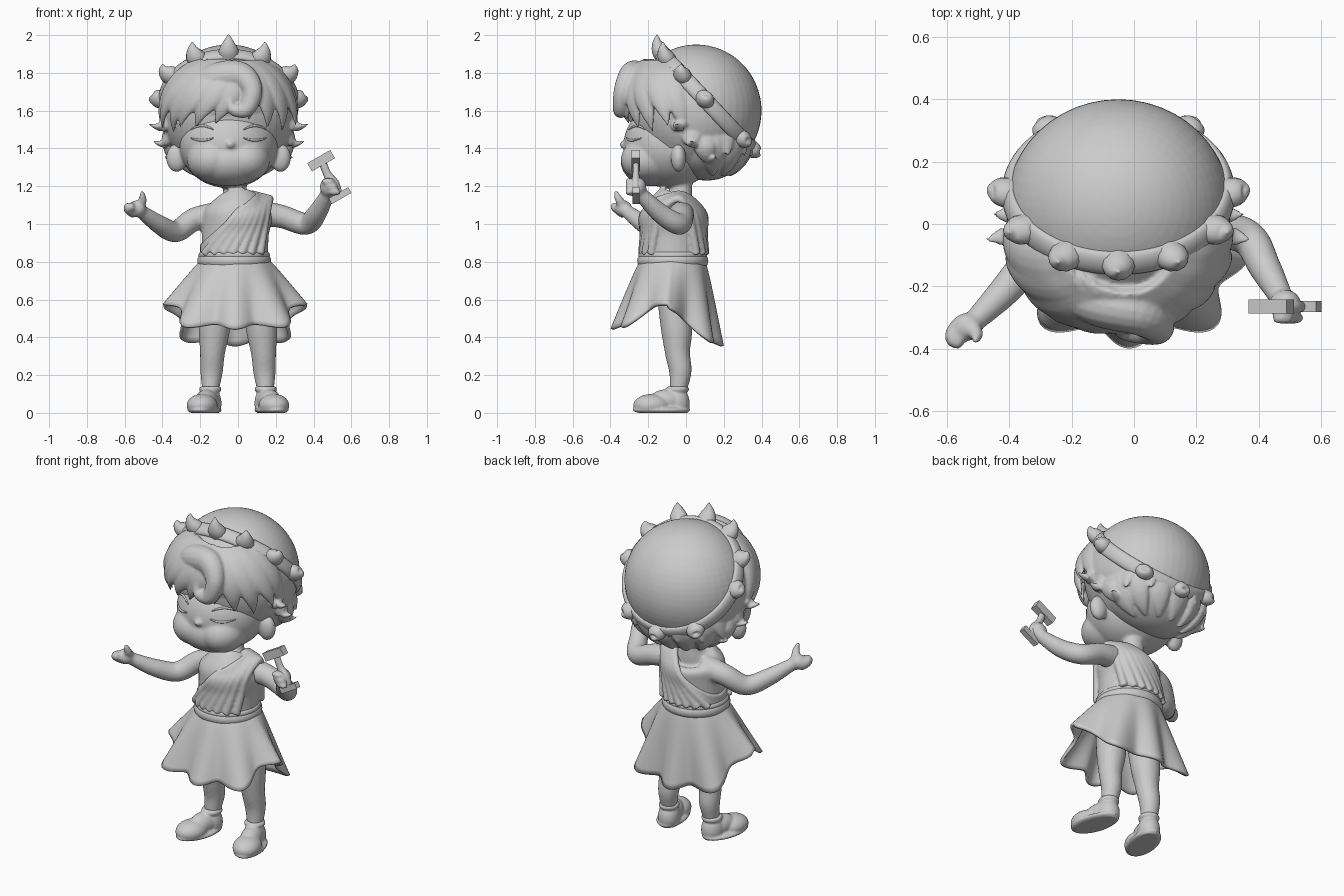
import bpy, bmesh
from math import sin, cos, pi, radians, sqrt
from mathutils import Vector, Matrix

cube = bpy.data.objects.get("Cube")
if cube:
    bpy.data.objects.remove(cube, do_unlink=True)

clay = bpy.data.materials.new("plain grey")
clay.use_nodes = True
clay.diffuse_color = (.6, .6, .6, 1)
for node in clay.node_tree.nodes:
    if node.type == 'BSDF_PRINCIPLED':
        node.inputs["Base Color"].default_value = (.6, .6, .6, 1)

BEHIND = (0, 90, 0)


def smooth_path(points, closed, steps=6):
    """Rounded path through points that hold x, y, z and radius."""
    pts = [Vector(p) for p in points]
    n = len(pts)
    out = []
    for i in range(n if closed else n - 1):
        a, b, c, d = [pts[(i + k) % n] if closed else pts[min(max(i + k, 0), n - 1)]
                      for k in (-1, 0, 1, 2)]
        for s in range(steps):
            t = s / steps
            out.append((b * 2 + (c - a) * t + (a * 2 - b * 5 + c * 4 - d) * t * t
                        + (b * 3 - a - c * 3 + d) * t ** 3) * .5)
    if not closed:
        out.append(pts[-1])
    return out


def sweep(bm, points, centre=BEHIND, flat=1, closed=False, sides=16):
    """Tube of changing radius, flattened along the direction away from centre."""
    path = smooth_path(points, closed)
    n = len(path)
    rings = []
    for i, p in enumerate(path):
        if closed:
            before, after = path[i - 1], path[(i + 1) % n]
        else:
            before, after = path[max(i - 1, 0)], path[min(i + 1, n - 1)]
        tangent = (after - before).to_3d().normalized()
        out = p.to_3d() - Vector(centre)
        out = (out - tangent * out.dot(tangent)).normalized()
        side = tangent.cross(out)
        r = max(p[3], .002)
        rings.append([bm.verts.new(p.to_3d() + side * r * cos(2 * pi * k / sides)
                                   + out * r * flat * sin(2 * pi * k / sides))
                      for k in range(sides)])
    faces = []
    for i in range(n if closed else n - 1):
        a, b = rings[i], rings[(i + 1) % n]
        for k in range(sides):
            m = (k + 1) % sides
            faces.append(bm.faces.new((a[k], a[m], b[m], b[k])))
    if not closed:
        faces += [bm.faces.new(rings[0][::-1]), bm.faces.new(rings[-1])]
    for f in faces:
        f.smooth = True


def ball(bm, place, size, turn=0):
    matrix = (Matrix.Translation(place) @ Matrix.Rotation(turn, 4, 'Z')
              @ Matrix.Diagonal((*size, 1)))
    made = bmesh.ops.create_uvsphere(bm, u_segments=48, v_segments=32, radius=1, matrix=matrix)
    for v in made["verts"]:
        for f in v.link_faces:
            f.smooth = True


def make(name, bm, voxel=0, relax=3):
    """Turn a bmesh into an object, melting its pieces together if voxel is set."""
    bmesh.ops.recalc_face_normals(bm, faces=bm.faces[:])
    mesh = bpy.data.meshes.new(name)
    bm.to_mesh(mesh)
    bm.free()
    mesh.materials.append(clay)
    obj = bpy.data.objects.new(name, mesh)
    bpy.context.collection.objects.link(obj)
    if voxel:
        melt = obj.modifiers.new("melt", 'REMESH')
        melt.mode = 'VOXEL'
        melt.voxel_size = voxel
        melt.use_smooth_shade = True
        soft = obj.modifiers.new("soften", 'SMOOTH')
        soft.factor = .5
        soft.iterations = relax
    return obj


# Body: torso, neck, head, arms, hands and legs melted together
TORSO = [(-.02, -.07, .74, .17), (-.02, -.065, .94, .172), (-.01, -.06, 1.05, .18),
         (-.01, -.05, 1.11, .14), (-.015, -.03, 1.15, .07), (-.015, -.02, 1.27, .06)]
FACE, FACE_SIZE = Vector((-.05, -.08, 1.42)), Vector((.26, .25, .23))
bm = bmesh.new()
sweep(bm, TORSO, flat=.93, sides=32)
ball(bm, FACE, FACE_SIZE)
ball(bm, (FACE.x, -.18, 1.33), (.215, .165, .13))
for s in (-1, 1):
    ball(bm, (FACE.x + s * .09, -.205, 1.34), (.13, .14, .115))
    ball(bm, (FACE.x + s * .275, -.04, 1.35), (.055, .04, .075))
    sweep(bm, [(s * .11, -.07, .68, .09), (s * .125, -.05, .45, .084), (s * .135, -.045, .32, .067),
               (s * .14, -.03, .22, .06), (s * .145, -.04, .12, .046), (s * .145, -.04, .04, .042)])
ball(bm, (-.04, -.33, 1.42), (.025, .022, .02))
sweep(bm, [(-.1, -.04, 1.05, .07), (-.23, -.05, 1.025, .062), (-.33, -.12, .96, .058),
           (-.42, -.22, 1, .05), (-.51, -.31, 1.065, .036)])
sweep(bm, [(.1, -.03, 1.06, .07), (.23, -.02, 1.04, .062), (.36, -.04, 1, .058),
           (.42, -.14, 1.06, .052), (.48, -.25, 1.17, .036)])
ball(bm, (-.535, -.33, 1.08), (.05, .045, .045))
sweep(bm, [(-.55, -.33, 1.07, .04), (-.58, -.365, 1.085, .03), (-.55, -.385, 1.095, .02)])
sweep(bm, [(-.52, -.33, 1.09, .028), (-.505, -.355, 1.13, .022), (-.51, -.375, 1.175, .01)])
ball(bm, (.485, -.26, 1.195), (.052, .05, .055))
for k in range(3):
    ball(bm, (.475 + k * .018, -.3, 1.225 - k * .028), (.035, .022, .018))
make("body", bm, .009, 6)

# Closed eyes and brows
bm = bmesh.new()
for s in (-1, 1):
    for height, arch in ((1.455, -.012), (1.5, .02)):
        line = []
        for k in range(5):
            x, z = s * (.08 + .03 * k), height + arch * sin(pi * k / 4)
            depth = sqrt(1 - (x / FACE_SIZE.x) ** 2 - ((z - FACE.z) / FACE_SIZE.z) ** 2)
            line.append((FACE.x + x, FACE.y - FACE_SIZE.y * depth, z, .003 + .004 * sin(pi * k / 4)))
        sweep(bm, line, sides=8)
make("closed_eyes", bm)

# Hair: skull cap, fringe mass, nape mass and pointed locks
SKULL, SKULL_SIZE = Vector((-.05, .055, 1.6)), Vector((.36, .345, .35))
FRINGE, FRINGE_SIZE = Vector((-.05, -.06, 1.65)), Vector((.31, .26, .22))
NAPE, NAPE_SIZE = Vector((-.05, .11, 1.43)), Vector((.3, .22, .2))


def lock(bm, centre, size, start, end, r, flare):
    """Tapering lock over an ellipsoid; start and end are (azimuth, elevation)."""
    path = []
    for k in range(6):
        t = k / 5
        az = radians(start[0] + (end[0] - start[0]) * t)
        el = radians(start[1] + (end[1] - start[1]) * t)
        d = Vector((sin(az) * cos(el), -cos(az) * cos(el), sin(el)))
        p = centre + d * size * (1 + flare * t ** 3)
        path.append((*p, r * (1.04 - t * t)))
    sweep(bm, path, centre, .5)


bm = bmesh.new()
ball(bm, SKULL, SKULL_SIZE)
ball(bm, FRINGE, FRINGE_SIZE * .95)
ball(bm, NAPE, NAPE_SIZE)
for start, tip, drop in ((22, -14, -30), (8, -36, -34), (-6, -54, -32), (-20, -70, -38),
                         (-42, -86, -30), (-62, -100, -34), (24, 20, -24),
                         (32, 42, -34), (44, 64, -36), (58, 84, -28), (76, 102, -36)):
    lock(bm, FRINGE, FRINGE_SIZE, (start, 56), (tip, drop), .088, .06 + abs(tip) * .003)
for az in range(84, 280, 28):
    lock(bm, NAPE, NAPE_SIZE * .97, (az, 40), (az + 6, -18), .085, .2)
    lock(bm, NAPE, NAPE_SIZE * .95, (az + 12, 10), (az + 20, -58), .08, .12)
# Side tufts flicking outward over the ears
for s in (-1, 1):
    for y, z, reach, tip_y, tip_z in ((-.03, 1.6, .425, -.05, 1.53), (.03, 1.53, .405, .03, 1.44),
                                      (.1, 1.46, .35, .16, 1.36)):
        sweep(bm, [(SKULL.x + s * .27, y, z + .04, .06), (SKULL.x + s * .31, y, z - .05, .06),
                   (SKULL.x + s * (reach - .06), (y + tip_y) / 2, tip_z - .015, .035),
                   (SKULL.x + s * reach, tip_y, tip_z, .003)], SKULL, .6)
# Big forelock curl
sweep(bm, [(-.24, -.2, 1.7, .06), (-.12, -.25, 1.77, .08), (.01, -.285, 1.785, .075),
           (.075, -.33, 1.71, .055), (.045, -.345, 1.61, .045), (-.03, -.345, 1.61, .03),
           (-.04, -.345, 1.67, .012)], flat=.95)
make("hair", bm, .008, 2)

# Wreath: tilted band around the head with pointed buds
front, middle = Vector((0, -.69, .724)), Vector((0, .724, .69)) * .21


def on_wreath(degrees):
    a = radians(degrees)
    return middle + (front * cos(a) + Vector((sin(a), 0, 0))) * .977


bm = bmesh.new()
band = [(*(SKULL + on_wreath(a) * SKULL_SIZE), .042) for a in range(0, 360, 20)]
sweep(bm, band, SKULL, .5, closed=True)
for a in (0, 28, -28, 58, -58, 88, -88, 142, -142, 180):
    u = on_wreath(a)
    p = SKULL + u * SKULL_SIZE
    normal = Vector([u[k] / SKULL_SIZE[k] for k in range(3)]).normalized()
    along = (on_wreath(a + 5) - on_wreath(a - 5)).normalized()
    up = Vector((0, .005, .045)) * max(0, cos(radians(a))) + Vector((0, 0, .006))
    sweep(bm, [(*(p - normal * .01), .047), (*(p + normal * .03), .042),
               (*(p + normal * .055 + up * .3), .026),
               (*(p + normal * .062 + up), .003)], p + along * 9, 1.2, sides=12)
make("wreath", bm)

# Tunic top: shell cut on a diagonal, with folds over one shoulder
bm = bmesh.new()
sweep(bm, [(x, y, z, r + .01) for x, y, z, r in TORSO], flat=.93, sides=32)
bmesh.ops.bisect_plane(bm, geom=bm.verts[:] + bm.edges[:] + bm.faces[:], plane_co=(-.19, 0, .9),
                       plane_no=(-.9, 0, 1), clear_outer=True)
bmesh.ops.holes_fill(bm, edges=[e for e in bm.edges if e.is_boundary], sides=0)
for k in range(7):
    low, top = -.18 + .05 * k, .08 + .015 * k
    halves = []
    for s in (-1, 1):
        half = []
        for h in (0, .35, .7):
            x = low + (top - low) * h
            y = -.065 + s * (.172 - .02 * h) * sqrt(max(0, 1 - ((x + .02) / .2) ** 2))
            half.append((x, y, .84 + .32 * h, .022))
        halves.append(half)
    crest = [(top, -.04, 1.16 - .004 * k, .022)]
    sweep(bm, halves[0] + crest + halves[1][::-1], (0, -.06, .98), .8, sides=10)
make("tunic_top", bm, .008, 2)

# Belt: broad band with a thinner cord above it
bm = bmesh.new()
for z, r, wide in ((.805, .033, .172), (.835, .018, .176)):
    ring = [(-.02 + wide * sin(a * pi / 8), -.07 - wide * .96 * cos(a * pi / 8), z, r)
            for a in range(16)]
    sweep(bm, ring, (-.02, -.07, z), .7, closed=True)
make("belt", bm)

# Skirt: flared pleated cloth, notched at the sides and longer behind
bm = bmesh.new()
SEGMENTS, ROWS = 144, 14
rows = []
for j in range(ROWS + 1):
    t = j / ROWS
    row = []
    for i in range(SEGMENTS):
        a = 2 * pi * i / SEGMENTS
        wave = cos(8 * a + .4 * sin(2 * a))
        k = 1 + .12 * t * wave + .07 * t * sin(2 * a) ** 2
        fall = .355 - .13 * sin(a) ** 6 + .09 * max(0, -cos(a)) ** .5 + .012 * wave
        row.append(bm.verts.new((-.015 + (.165 + .17 * t ** .85) * k * sin(a),
                                 -.07 - .03 * t - (.16 + .1 * t ** .8) * k * cos(a), .81 - fall * t)))
    rows.append(row)
for a, b in zip(rows, rows[1:]):
    for i in range(SEGMENTS):
        m = (i + 1) % SEGMENTS
        bm.faces.new((a[i], a[m], b[m], b[i])).smooth = True
cloth = make("skirt", bm).modifiers.new("cloth thickness", 'SOLIDIFY')
cloth.thickness = .018
cloth.offset = 0

# Shoes: toe, heel, sole and ankle cuff, flat underneath
for s, name in ((-1, "right_shoe"), (1, "left_shoe")):
    bm = bmesh.new()
    turn = s * .25
    ball(bm, (s * .19, -.18, .04), (.08, .1, .06), turn)
    ball(bm, (s * .165, -.1, .06), (.06, .1, .065), turn)
    ball(bm, (s * .15, -.05, .05), (.062, .07, .09), turn)
    ball(bm, (s * .177, -.13, .015), (.085, .155, .025), turn)
    cuff = [(s * .147 + .043 * cos(a * pi / 4), -.045 + .045 * sin(a * pi / 4), .125, .016)
            for a in range(8)]
    sweep(bm, cuff, (s * .147, -.045, .125), closed=True)
    for v in bm.verts:
        v.co.z = max(v.co.z, 0)
    make(name, bm, .007, 2)

# Hammer: turned handle with a bar at each end
bm = bmesh.new()
sweep(bm, [(.445, -.265, 1.33, .02), (.475, -.265, 1.26, .022), (.505, -.265, 1.21, .032),
           (.535, -.265, 1.15, .02)], flat=.8)
for x, z, size in ((.44, 1.335, (.14, .045, .05)), (.54, 1.15, (.12, .035, .035))):
    bmesh.ops.create_cube(bm, size=1, matrix=Matrix.Translation((x, -.265, z))
                          @ Matrix.Rotation(radians(-30), 4, 'Y') @ Matrix.Diagonal((*size, 1)))
make("hammer", bm)
